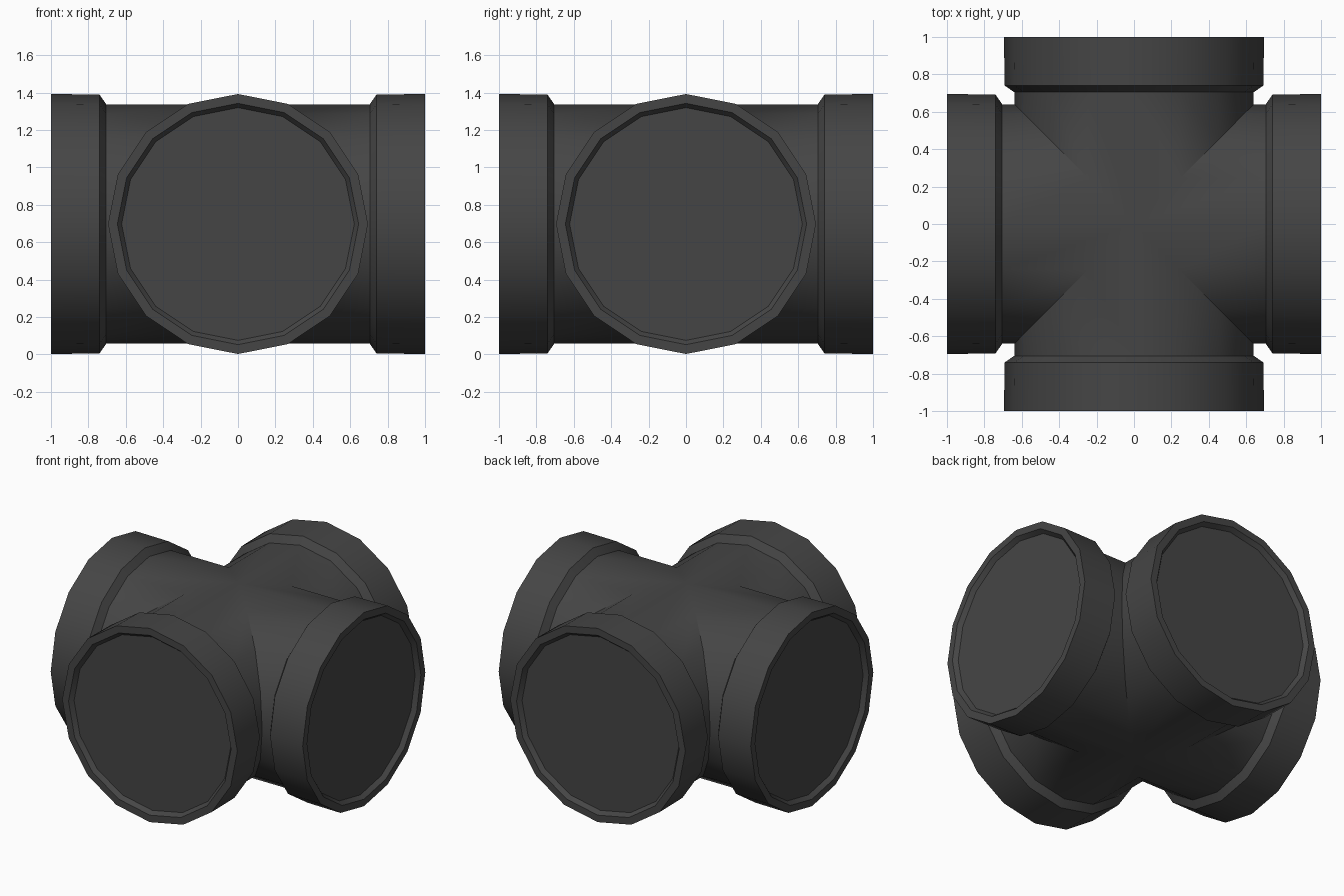
import bpy, bmesh, math
from mathutils import Matrix

if "Cube" in bpy.data.objects:
    bpy.data.objects.remove(bpy.data.objects["Cube"])

SIDES, CZ, R_PIPE = 16, 0.697, 0.64

# (distance along arm, radius): pipe end, collar taper, collar, rim, shallow recess
PROFILE = [(0.705, R_PIPE), (0.74, 0.692), (1.0, 0.695), (1.0, 0.645), (0.97, 0.622)]

plastic = bpy.data.materials.new("dark_grey_plastic")
plastic.diffuse_color = (0.06, 0.06, 0.06, 1)
plastic.use_nodes = True
plastic.node_tree.nodes["Principled BSDF"].inputs["Base Color"].default_value = plastic.diffuse_color

bm = bmesh.new()


def ring(rot, dist, r):
    """16-sided ring across an arm; dist None gives the mitred joint."""
    verts = []
    for i in range(SIDES):
        a = 2 * math.pi * i / SIDES
        y, z = r * math.sin(a), r * math.cos(a)
        x = abs(y) if dist is None else dist
        verts.append(bm.verts.new(rot @ Matrix.Translation((x, y, z)).translation))
    return verts


# four identical arms meeting on the diagonals
for k in range(4):
    rot = Matrix.Rotation(k * math.pi / 2, 3, 'Z')
    rings = [ring(rot, None, R_PIPE)] + [ring(rot, d, r) for d, r in PROFILE]
    for a, b in zip(rings, rings[1:]):
        for i in range(SIDES):
            j = (i + 1) % SIDES
            bm.faces.new((a[i], a[j], b[j], b[i]))
    bm.faces.new(rings[-1])  # closed end

bmesh.ops.remove_doubles(bm, verts=bm.verts, dist=1e-4)
bmesh.ops.recalc_face_normals(bm, faces=bm.faces)
mesh = bpy.data.meshes.new("pipe_cross")
bm.to_mesh(mesh)
bm.free()
mesh.materials.append(plastic)

pipe = bpy.data.objects.new("pipe_cross", mesh)
pipe.location.z = CZ
bpy.context.collection.objects.link(pipe)
bpy.context.view_layer.objects.active = pipe
pipe.select_set(True)
bpy.ops.object.shade_smooth_by_angle(angle=math.radians(30))
